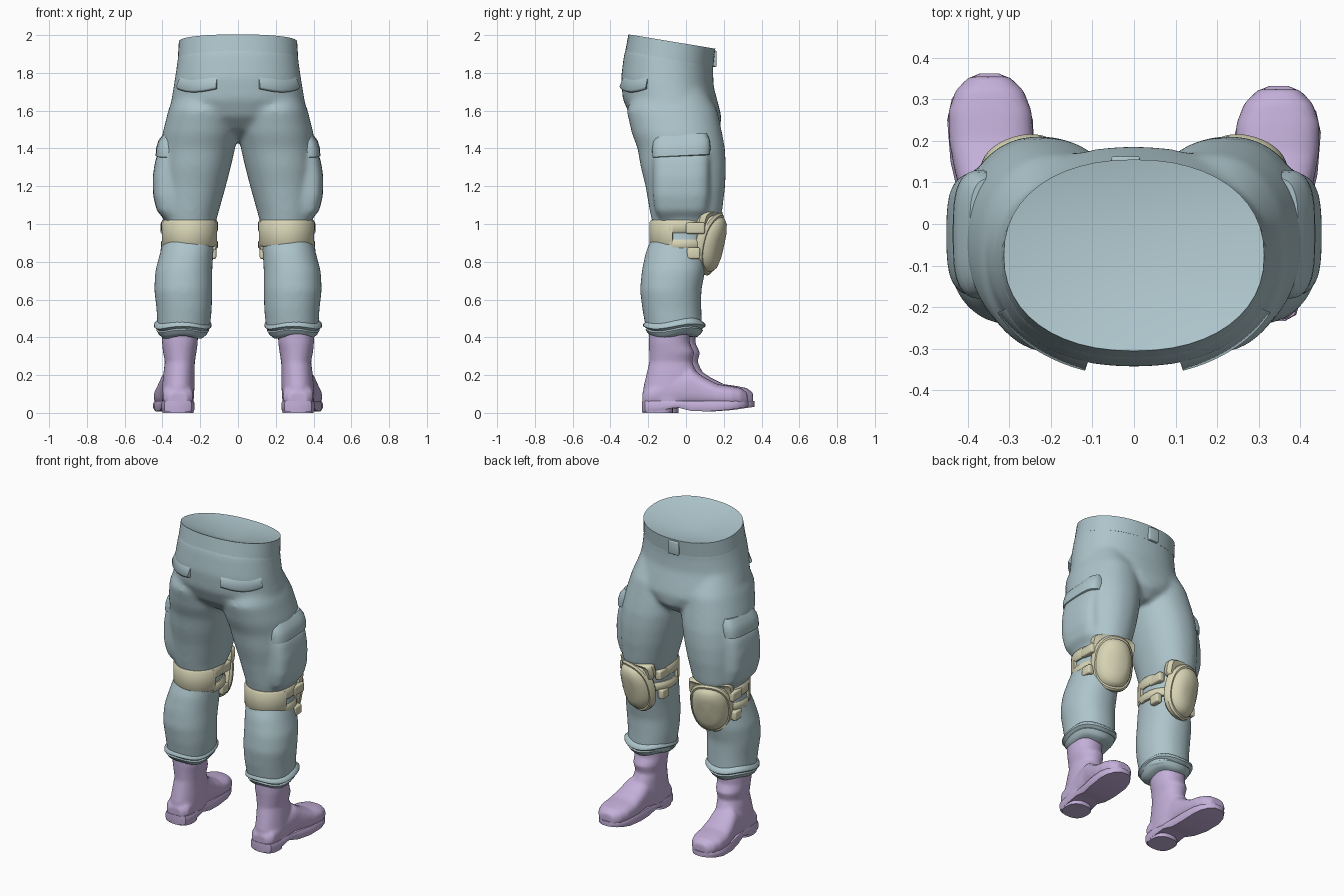
import bpy, bmesh, math
from mathutils import Matrix, Vector

if "Cube" in bpy.data.objects:
    bpy.data.objects.remove(bpy.data.objects["Cube"], do_unlink=True)


def material(name, rgb):
    m = bpy.data.materials.new(name)
    m.use_nodes = True
    m.diffuse_color = (*rgb, 1)
    m.node_tree.nodes["Principled BSDF"].inputs["Base Color"].default_value = (*rgb, 1)
    return m


CLOTH = material("grey_blue_cloth", (0.42, 0.56, 0.60))
PAD = material("sand_padding", (0.68, 0.66, 0.46))
BOOT = material("lilac_leather", (0.55, 0.43, 0.69))


def oval(n, power=2.0):
    """Unit superellipse as (u, v) pairs."""
    pts = []
    for i in range(n):
        a = math.tau * i / n
        c, s = math.cos(a), math.sin(a)
        pts.append((math.copysign(abs(c) ** (2 / power), c), math.copysign(abs(s) ** (2 / power), s)))
    return pts


def ring_z(z, x0, x1, y0, y1, slope=0.0, power=2.15, n=32):
    cx, cy = (x0 + x1) / 2, (y0 + y1) / 2
    return [Vector((cx + u * (x1 - x0) / 2, cy + v * (y1 - y0) / 2, z + slope * v * (y1 - y0) / 2))
            for u, v in oval(n, power)]


def ring_y(y, cx, hw, z0, z1, n=24):
    return [Vector((cx + u * hw, y, (z0 + z1) / 2 + v * (z1 - z0) / 2)) for u, v in oval(n, 2.6)]


def loft(bm, rings, matrix=Matrix(), dip=0.0):
    """Skin a stack of rings and close both ends with fans."""
    rows = [[bm.verts.new(matrix @ p) for p in r] for r in rings]
    n = len(rows[0])
    for a, b in zip(rows, rows[1:]):
        for i in range(n):
            bm.faces.new((a[i], a[(i + 1) % n], b[(i + 1) % n], b[i]))
    for row, drop in ((rows[0], 0), (rows[-1], dip)):
        mid = sum((v.co for v in row), Vector()) / n - Vector((0, 0, drop))
        c = bm.verts.new(mid)
        for i in range(n):
            bm.faces.new((row[i], row[(i + 1) % n], c))


def box(bm, loc, size, bevel=0.01):
    """Bevelled box."""
    new = bmesh.ops.create_cube(bm, size=1)["verts"]
    bmesh.ops.transform(bm, matrix=Matrix.Translation(loc) @ Matrix.Diagonal((*size, 1)), verts=new)
    edges = list({e for v in new for e in v.link_edges})
    bmesh.ops.bevel(bm, geom=edges, offset=bevel, segments=3, affect="EDGES", profile=0.5)


def band(bm, a0, a1, z0, z1, centre=(.257, -.03), radii=(.144, .158), low=.006, high=.006, sag=0.0, steps=24):
    """Curved padded strip around an ellipse between two angles, in degrees."""
    rows = []
    for i in range(steps + 1):
        a = math.radians(a0 + (a1 - a0) * i / steps)
        b = z0 - sag * math.sin(math.pi * i / steps)
        rows.append([bm.verts.new((centre[0] + (radii[0] + r) * math.cos(a),
                                   centre[1] + (radii[1] + r) * math.sin(a), z))
                     for r, z in ((-.03, b), (low - .009, b), (low, b + .012), (high, z1 - .012),
                                  (high - .009, z1), (-.03, z1))])
    for p, q in zip(rows, rows[1:]):
        for i in range(6):
            bm.faces.new((p[i], p[(i + 1) % 6], q[(i + 1) % 6], q[i]))
    bm.faces.new(rows[0])
    bm.faces.new(rows[-1])


def finish(bm, name, mat, voxel=0.0, soften=5, pair=False, left_shift=(0, 0, 0), angle=35):
    """Turn the mesh into one object, or into a left and right pair."""
    for side, s in ((("left_", 1), ("right_", -1)) if pair else (("", 1),)):
        part = bm.copy()
        offset = Vector(left_shift) if s > 0 else Vector()
        for v in part.verts:
            v.co = Vector((v.co.x * s, v.co.y, v.co.z)) + offset
        bmesh.ops.recalc_face_normals(part, faces=part.faces)
        mesh = bpy.data.meshes.new(side + name)
        part.to_mesh(mesh)
        part.free()
        mesh.materials.append(mat)
        ob = bpy.data.objects.new(side + name, mesh)
        bpy.context.collection.objects.link(ob)
        bpy.ops.object.select_all(action="DESELECT")
        ob.select_set(True)
        bpy.context.view_layer.objects.active = ob
        if voxel:
            rm = ob.modifiers.new("fuse", "REMESH")
            rm.mode, rm.voxel_size = "VOXEL", voxel
            sm = ob.modifiers.new("soften", "SMOOTH")
            sm.factor, sm.iterations = 0.5, soften
            for m in ("fuse", "soften"):
                bpy.ops.object.modifier_apply(modifier=m)
        bpy.ops.object.shade_smooth_by_angle(angle=math.radians(angle))
    bm.free()


# Trousers: hips, two legs and the cargo pocket bulges fused into one skin
HIPS = [(1.44, .07, -.1, .12, 0), (1.5, .19, -.225, .18, 0), (1.57, .335, -.295, .188, 0),
        (1.65, .354, -.335, .17, -.04), (1.75, .337, -.344, .147, -.1), (1.85, .322, -.33, .143, -.15),
        (1.9, .318, -.318, .147, -.16)]
LEG = [(.43, .15, .425, -.21, .085), (.55, .138, .432, -.232, .082), (.65, .136, .444, -.244, .082),
       (.75, .136, .439, -.235, .102), (.85, .13, .412, -.214, .112), (.93, .123, .392, -.182, .122),
       (1.0, .12, .387, -.177, .142), (1.05, .106, .402, -.189, .19), (1.2, .064, .412, -.215, .208),
       (1.3, .038, .415, -.24, .212), (1.4, .015, .409, -.257, .207), (1.48, 0, .4, -.287, .192),
       (1.6, .005, .37, -.315, .167), (1.72, .05, .325, -.26, .1)]
POCKET = [(1.025, .3, .39, -.14, .09), (1.07, .28, .43, -.165, .115), (1.15, .28, .45, -.175, .125),
          (1.25, .28, .452, -.175, .125), (1.34, .28, .438, -.175, .125), (1.4, .28, .41, -.17, .12)]
bm = bmesh.new()
loft(bm, [ring_z(z, -w, w, y0, y1, t, 2.2, 48) for z, w, y0, y1, t in HIPS], dip=.06)
for s in (1, -1):
    loft(bm, [ring_z(z, s * a, s * b, y0, y1) for z, a, b, y0, y1 in LEG])
    loft(bm, [ring_z(z, s * a, s * b, y0, y1, 0, 3.2) for z, a, b, y0, y1 in POCKET])
finish(bm, "trousers", CLOTH, voxel=0.012, soften=18, angle=60)

# Waistband with a sunken top
bm = bmesh.new()
loft(bm, [ring_z(z, -w, w, y0, y1, t, 2.2, 48) for z, w, y0, y1, t in
          ((1.87, .319, -.323, .145, -.155), (1.966, .313, -.305, .155, -.165))], dip=.07)
finish(bm, "waistband", CLOTH)

# Bunched cuffs
bm = bmesh.new()
rings = []
for z, g in ((.405, -.028), (.42, -.01), (.438, .002), (.446, -.003), (.458, .015), (.47, .015), (.485, 0), (.5, -.02)):
    ring = ring_z(z, .155 - g, .43 + g, -.212 - g, .088 + g, 0.05)
    for i, p in enumerate(ring):
        p.z += 0.009 * math.sin(i * math.tau * 3 / len(ring))
    rings.append(ring)
loft(bm, rings)
finish(bm, "cuff", CLOTH, pair=True, angle=50)

# Cargo pocket flaps, standing out at the lower edge
bm = bmesh.new()
loft(bm, [ring_z(z, .28, x, y0, y1, .05, 3.2) for z, x, y0, y1 in
          ((1.355, .42, -.165, .115), (1.362, .436, -.178, .128), (1.4, .434, -.18, .13),
           (1.44, .422, -.175, .125), (1.475, .395, -.16, .11))])
finish(bm, "cargo_flap", CLOTH, pair=True, angle=50)

# Seat pocket flaps, wrapped on the hips with a sagging lip
bm = bmesh.new()
band(bm, -71, -25, 1.715, 1.785, (0, -.1), (.338, .243), .024, .004, .018)
finish(bm, "seat_pocket_flap", CLOTH, pair=True, angle=60)

# Belt loop
bm = bmesh.new()
box(bm, (-.02, .15, 1.875), (.07, .025, .085), 0.006)
finish(bm, "belt_loop", CLOTH)

# Knee straps: wide behind, split in two toward the pad
bm = bmesh.new()
band(bm, 195, 345, .88, 1.02)
band(bm, -20, 200, .953, 1.022)
band(bm, -20, 200, .865, .918)
finish(bm, "knee_strap", PAD, pair=True, angle=50)
bm = bmesh.new()
for x in (.39, .135):
    box(bm, (x, .05, .978), (.04, .1, .06))
    box(bm, (x, .04, .845), (.04, .07, .06))
finish(bm, "strap_buckles", PAD, pair=True)


# Knee pads: collar, backing plate and raised shell
def pad_layers(bm, layers, matrix, power, lift=0.0):
    loft(bm, [[Vector((u * hw, w - 2.2 * (u * hw) ** 2, v * hh + lift)) for u, v in oval(32, power)]
              for w, hw, hh in layers], matrix)


frame = (Matrix.Translation((.27, .14, .895)) @ Matrix.Rotation(math.radians(-17), 4, "Z")
         @ Matrix.Rotation(math.radians(-13), 4, "X"))
bm = bmesh.new()
pad_layers(bm, [(-.05, .125, .055), (-.015, .138, .06), (.01, .13, .055)], frame, 4.5, 0.115)
finish(bm, "knee_pad_collar", PAD, pair=True)
bm = bmesh.new()
pad_layers(bm, [(-.035, .115, .155), (-.015, .13, .17), (.01, .13, .17), (.02, .12, .16)], frame, 2.4)
finish(bm, "knee_pad_plate", PAD, pair=True)
bm = bmesh.new()
pad_layers(bm, [(.008, .116, .152), (.03, .108, .144), (.046, .09, .122), (.055, .058, .08)], frame, 2.4)
finish(bm, "knee_pad_shell", PAD, pair=True, angle=50)

# Boots: shaft and foot fused
SHAFT = [(.05, .235, .402, -.2, .08), (.14, .23, .402, -.195, .1), (.22, .23, .394, -.176, .085),
         (.27, .228, .387, -.164, .062), (.32, .22, .397, -.165, .074), (.37, .213, .402, -.167, .05),
         (.46, .21, .407, -.167, .05)]
FOOT = [(-.2, .318, .05, .11), (-.17, .318, .08, .14), (-.05, .32, .084, .2), (.06, .328, .086, .235),
        (.13, .337, .095, .187), (.2, .343, .102, .152), (.27, .346, .101, .142), (.32, .347, .083, .132),
        (.355, .348, .048, .108)]
bm = bmesh.new()
loft(bm, [ring_z(*r) for r in SHAFT])
loft(bm, [ring_y(y, cx, hw, .03, top) for y, cx, hw, top in FOOT])
finish(bm, "boot", BOOT, voxel=0.01, pair=True, left_shift=(0, -.03, 0), angle=60)

# Soles: welt following the foot, lifted at the toe, with a heel block
SOLE = [(-.203, .318, .045), (-.188, .318, .072), (-.13, .318, .088), (-.02, .322, .084), (.06, .33, .09),
        (.15, .34, .101), (.25, .346, .103), (.3, .348, .09), (.335, .348, .067), (.352, .348, .046),
        (.362, .348, .022)]
bm = bmesh.new()
rings = []
for y, cx, hw in SOLE:
    low = 0.008 + max(0, y - 0.2) * 0.15 + 0.022 * math.exp(-((y + 0.02) / 0.05) ** 2)
    rings.append([Vector((cx + u * hw, y, z)) for u, z in
                  ((-.95, low), (.95, low), (1, low + .012), (1, .05), (.94, .062), (-.94, .062), (-1, .05),
                   (-1, low + .012))])
loft(bm, rings)
loft(bm, [ring_z(z, .236, .4, -.2, -.04, 0, 2.5) for z in (0, .03)])
finish(bm, "sole", BOOT, pair=True, left_shift=(0, -.03, 0))
